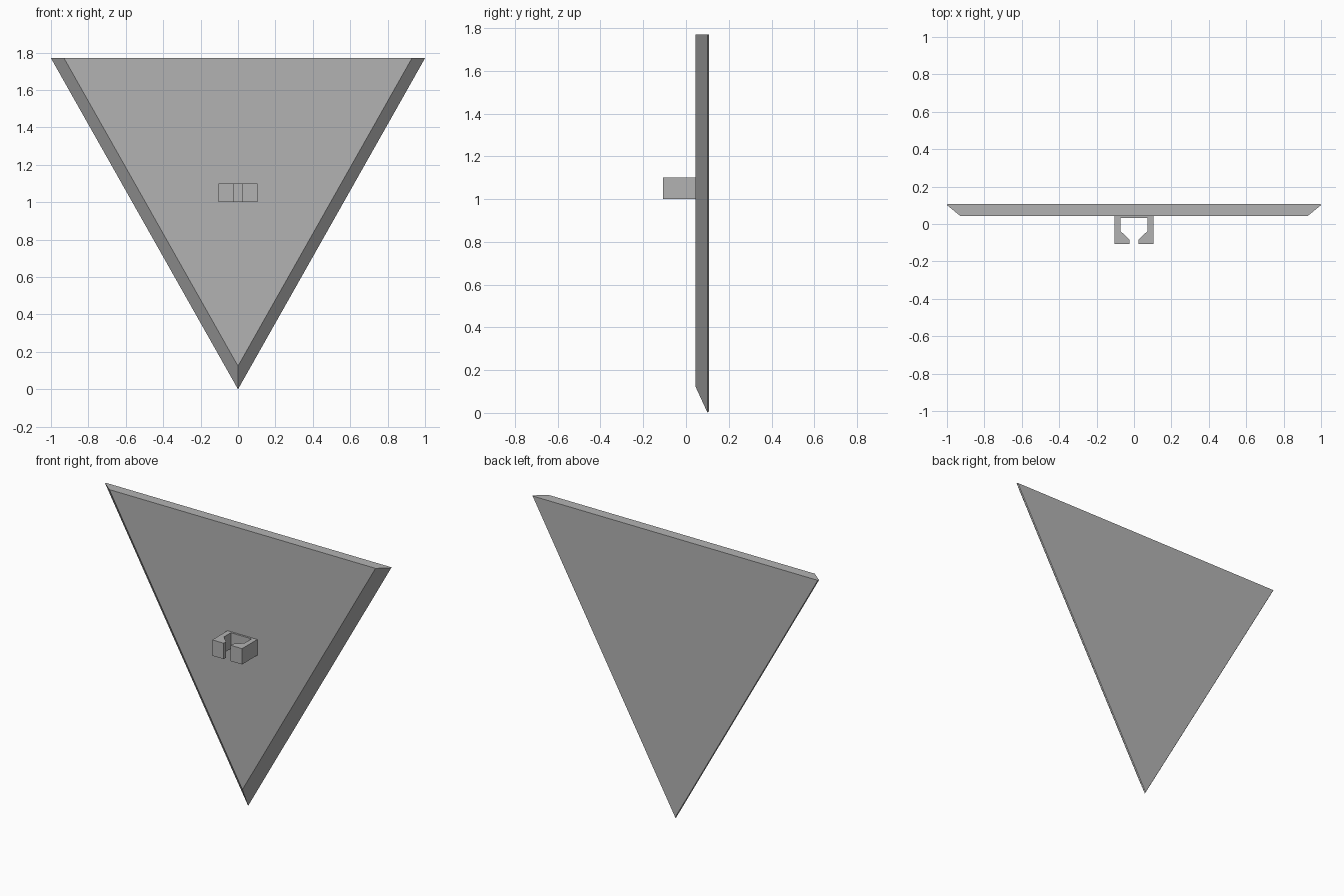
import bpy, bmesh
from mathutils import Vector

cube = bpy.data.objects.get("Cube")
if cube:
    bpy.data.objects.remove(cube, do_unlink=True)

grey = bpy.data.materials.new("grey")
grey.use_nodes = True
grey.diffuse_color = (0.45, 0.45, 0.45, 1)
grey.node_tree.nodes["Principled BSDF"].inputs["Base Color"].default_value = grey.diffuse_color


def loft(name, rings):
    """Solid through a stack of matching rings, capped at both ends."""
    bm = bmesh.new()
    loops = [[bm.verts.new(p) for p in ring] for ring in rings]
    n = len(loops[0])
    for a, b in zip(loops, loops[1:]):
        for i in range(n):
            j = (i + 1) % n
            bm.faces.new((a[i], a[j], b[j], b[i]))
    bm.faces.new(loops[0])
    bm.faces.new(loops[-1])
    bmesh.ops.recalc_face_normals(bm, faces=bm.faces)
    mesh = bpy.data.meshes.new(name)
    bm.to_mesh(mesh)
    bm.free()
    mesh.materials.append(grey)
    obj = bpy.data.objects.new(name, mesh)
    bpy.context.collection.objects.link(obj)
    return obj


# Triangular sign plate: bevelled slanted sides and a thin rim at the back
TOP = 1.77


def triangle(y, half_width, tip):
    return [Vector(p) for p in ((-half_width, y, TOP), (half_width, y, TOP), (0, y, tip))]


loft("sign_plate", [
    triangle(0.044, 0.93, 0.124),
    triangle(0.101, 1.0, 0.0),
    triangle(0.108, 0.996, 0.007),
])

# Pole clip: a C-shaped outline mirrored about x = 0 and extruded upward
half = [(0.104, 0.044), (0.104, -0.108), (0.024, -0.108),
        (0.024, -0.084), (0.072, -0.038), (0.072, 0.032)]
outline = half + [(-x, y) for x, y in reversed(half)]
loft("pole_clip", [[(x, y, z) for x, y in outline] for z in (1.0, 1.1)])
